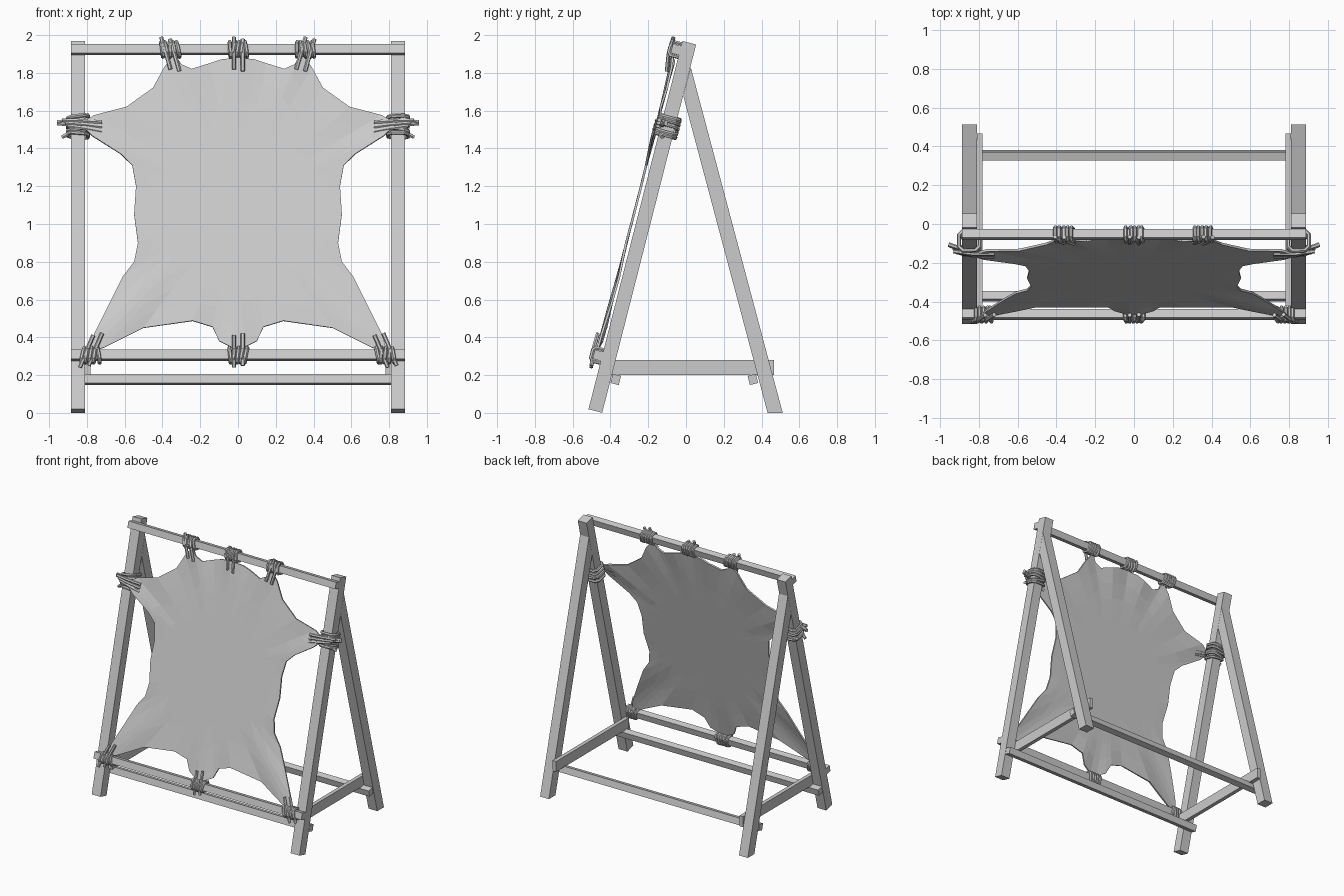
import bpy, bmesh, math, random
from mathutils import Vector, Matrix

random.seed(4)
if "Cube" in bpy.data.objects:
    bpy.data.objects.remove(bpy.data.objects["Cube"])

mat = bpy.data.materials.new("pale_grey")
mat.use_nodes = True
GREY = (0.6, 0.6, 0.6, 1)
mat.diffuse_color = GREY
mat.node_tree.nodes["Principled BSDF"].inputs["Base Color"].default_value = GREY

# Leaning plane of the front legs: UP runs along a leg, OUT points forward
LEAN = math.atan2(0.5, 1.96)
UP = Vector((0, math.sin(LEAN), math.cos(LEAN)))
OUT = Vector((0, -math.cos(LEAN), math.sin(LEAN)))
FOOT = Vector((0, -0.48, 0.01))
LEG_X, LEG, LEG_LEN = 0.8475, 0.075, 2.012


def on_rack(x, z, d):
    """Point at width x and height z, d in front of the leg centre line."""
    s = (z - FOOT.z - d * OUT.z) / UP.z
    return FOOT + UP * s + OUT * d + Vector((x, 0, 0))


def add_mesh(name, bm):
    bmesh.ops.recalc_face_normals(bm, faces=bm.faces)
    me = bpy.data.meshes.new(name)
    bm.to_mesh(me)
    bm.free()
    me.materials.append(mat)
    ob = bpy.data.objects.new(name, me)
    bpy.context.collection.objects.link(ob)
    return ob


def beam(name, centre, size, tilt=0.0):
    bm = bmesh.new()
    m = (Matrix.Translation(centre) @ Matrix.Rotation(tilt, 4, 'X')
         @ Matrix.Diagonal((*size, 1)))
    bmesh.ops.create_cube(bm, size=1, matrix=m)
    return add_mesh(name, bm)


def prism(name, profile, x, width):
    bm = bmesh.new()
    face = bm.faces.new([bm.verts.new((x - width / 2, y, z)) for y, z in profile])
    ext = bmesh.ops.extrude_face_region(bm, geom=[face])["geom"]
    bmesh.ops.translate(bm, vec=(width, 0, 0),
                        verts=[v for v in ext if isinstance(v, bmesh.types.BMVert)])
    return add_mesh(name, bm)


# Legs and side rails
back_profile = [(0.512, 0), (0.432, 0), (-0.015, 1.68), (0.025, 1.83)]
for side, label in ((1, "left"), (-1, "right")):
    beam(f"{label}_front_leg", FOOT + UP * LEG_LEN / 2 + Vector((side * LEG_X, 0, 0)),
         (LEG, LEG, LEG_LEN), -LEAN)
    prism(f"{label}_back_leg", back_profile, side * LEG_X, LEG)
    beam(f"{label}_side_rail", (side * 0.795, 0.023, 0.24), (0.03, 0.885, 0.08))

# Long cross bars
BAR = (1.77, 0.045, 0.05)
TOP_Z, LOW_Z, BAR_D = 1.924, 0.305, 0.06
beam("top_bar", on_rack(0, TOP_Z, BAR_D), BAR, -LEAN)
beam("lower_bar", on_rack(0, LOW_Z, BAR_D), BAR, -LEAN)
beam("front_floor_bar", (0, -0.372, 0.177), BAR, -LEAN)
beam("back_floor_bar", (0, 0.354, 0.177), BAR, LEAN)

# Stretched hide: half outline, mirrored, then rings easing to a flat middle
half = [(0, 1.88), (0.09, 1.87), (0.15, 1.85), (0.245, 1.82), (0.3, 1.845),
        (0.335, 1.9), (0.39, 1.83), (0.45, 1.72), (0.59, 1.62), (0.76, 1.575),
        (0.84, 1.53), (0.77, 1.465), (0.62, 1.37), (0.56, 1.31), (0.54, 1.2),
        (0.55, 1.05), (0.53, 0.9), (0.55, 0.8), (0.61, 0.72), (0.68, 0.58),
        (0.76, 0.42), (0.79, 0.325), (0.71, 0.345), (0.62, 0.39), (0.5, 0.45),
        (0.24, 0.487), (0.135, 0.455), (0.1, 0.38), (0.03, 0.345)]
outline = half + [(-x, z) for x, z in reversed(half[1:])]
mid = Vector((0, 1.12))
bm = bmesh.new()
rings = []
for scale in (1, 0.85, 0.7, 0.5):
    ring = []
    for p in outline:
        q = mid + (Vector(p) - mid) * scale
        reach, angle = (q - mid).length, math.atan2(q.y - mid.y, abs(q.x))
        fold = 0.01 * min(1, max(0, reach - 0.5) / 0.35) * math.cos(16 * angle)
        ring.append(bm.verts.new(on_rack(q.x, q.y, 0.06 + fold)))
    rings.append(ring)
n = len(outline)
for a, b in zip(rings, rings[1:]):
    for i in range(n):
        j = (i + 1) % n
        bm.faces.new((a[i], a[j], b[j], b[i]))
bm.faces.new(rings[-1])
hide = add_mesh("stretched_hide", bm)
solid = hide.modifiers.new("thickness", 'SOLIDIFY')
solid.thickness = 0.012
solid.offset = 0


def lashing(name, centre, along, across, deep, turns, pitch, strands):
    """Rope turns round a beam, with loose strands tied over the front."""
    cu = bpy.data.curves.new(name, 'CURVE')
    cu.dimensions = '3D'
    cu.bevel_depth = 0.011
    cu.bevel_resolution = 1
    cu.use_fill_caps = True

    def spline(points, cyclic):
        sp = cu.splines.new('POLY')
        sp.points.add(len(points) - 1)
        for sp_point, p in zip(sp.points, points):
            sp_point.co = (*p, 1)
        sp.use_cyclic_u = cyclic

    corners = [(1, .6), (.6, 1), (-.6, 1), (-1, .6), (-1, -.6), (-.6, -1), (.6, -1), (1, -.6)]
    for t in range(turns):
        slant = random.uniform(-0.45, 0.45)
        base = centre + along * pitch * (t - (turns - 1) / 2)
        spline([base + across * u + deep * v + along * pitch * slant * u
                for u, v in corners], True)
    for start, end in strands:
        a, b = on_rack(*start), on_rack(*end)
        bow = (a + b) / 2 + OUT * 0.008
        spline([a, bow, b], False)
    cu.materials.append(mat)
    ob = bpy.data.objects.new(name, cu)
    bpy.context.collection.objects.link(ob)
    bpy.ops.object.select_all(action='DESELECT')
    ob.select_set(True)
    bpy.context.view_layer.objects.active = ob
    bpy.ops.object.convert(target='MESH')
    bpy.ops.object.shade_smooth_by_angle(angle=math.radians(40))


X = Vector((1, 0, 0))
D = 0.088
# Lashings on the bars: x, bar height, slope of the strands
for name, x, bar_z, lean in (("top_right", -0.36, TOP_Z, -0.025),
                             ("top_middle", 0, TOP_Z, 0),
                             ("top_left", 0.355, TOP_Z, 0.025),
                             ("lower_right", -0.78, LOW_Z, 0.035),
                             ("lower_middle", 0, LOW_Z, 0),
                             ("lower_left", 0.78, LOW_Z, -0.035)):
    strands = []
    for off, hi, lo in ((-0.022, 0.065, -0.105), (0.025, 0.055, -0.115)):
        if bar_z == LOW_Z:
            hi, lo = -lo, -hi
        strands.append(((x + off + lean, bar_z + hi, D), (x + off - lean, bar_z + lo, D - 0.01)))
    lashing(f"{name}_lashing", on_rack(x, bar_z, BAR_D), X, UP * 0.036,
            OUT * 0.032, 5, 0.021, strands)

# Lashings on the legs
for side, label in ((1, "left"), (-1, "right")):
    strands = [((side * 0.72, 1.49 + k * 0.025, 0.062),
                (side * (0.9 + k * 0.015), 1.52 + k * 0.015, 0.052)) for k in range(3)]
    strands += [((side * 0.87, z, 0.03), (side * x, z + rise, 0.015))
                for x, z, rise in ((0.955, 1.52, 0.012), (0.955, 1.545, -0.005), (0.93, 1.49, -0.03))]
    lashing(f"{label}_leg_lashing", on_rack(side * LEG_X, 1.515, 0), UP,
            X * 0.053, OUT * 0.053, 5, 0.023, strands)
